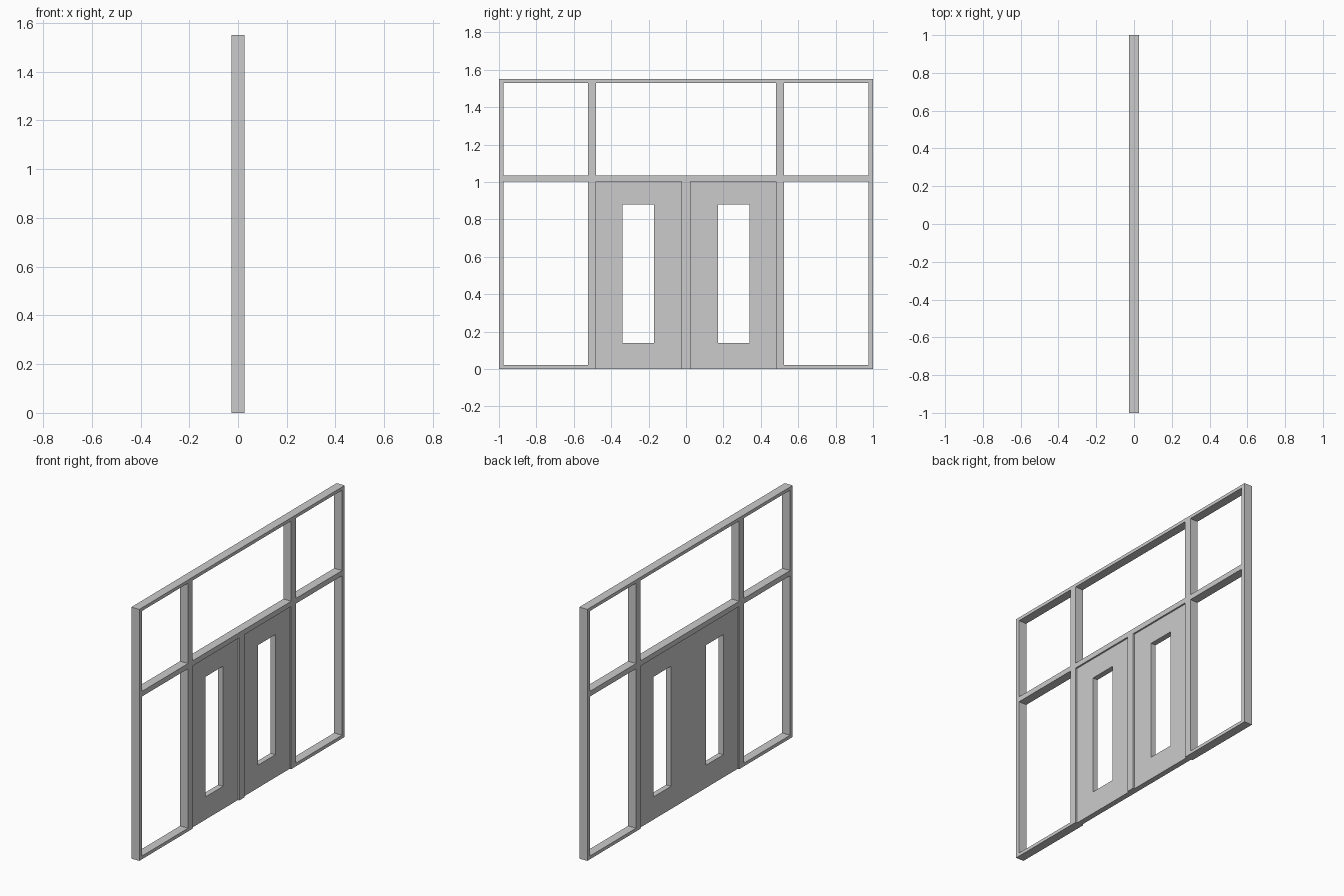
import bpy, bmesh
from mathutils import Matrix

if "Cube" in bpy.data.objects:
    bpy.data.objects.remove(bpy.data.objects["Cube"])

# local x -> world y, local y -> world z, local z -> world x
AXES = Matrix(((0, 0, 1, 0), (1, 0, 0, 0), (0, 1, 0, 0), (0, 0, 0, 1)))


def rect(y0, y1, z0, z1):
    return [(y0, z0), (y1, z0), (y1, z1), (y0, z1)]


def panel(name, loops, x0, x1):
    """Extrude an outline with holes, drawn in the y-z plane, from x0 to x1."""
    curve = bpy.data.curves.new(name, 'CURVE')
    curve.dimensions = '2D'
    curve.fill_mode = 'BOTH'
    curve.extrude = (x1 - x0) / 2
    for loop in loops:
        sp = curve.splines.new('POLY')
        sp.points.add(len(loop) - 1)
        for p, (y, z) in zip(sp.points, loop):
            p.co = (y, z, 0, 1)
        sp.use_cyclic_u = True
    tmp = bpy.data.objects.new(name + "_outline", curve)
    bpy.context.collection.objects.link(tmp)
    deps = bpy.context.evaluated_depsgraph_get()
    mesh = bpy.data.meshes.new_from_object(tmp.evaluated_get(deps))
    bpy.data.objects.remove(tmp)

    bm = bmesh.new()
    bm.from_mesh(mesh)
    bmesh.ops.remove_doubles(bm, verts=bm.verts, dist=1e-5)
    bm.transform(Matrix.Translation(((x0 + x1) / 2, 0, 0)) @ AXES)
    bmesh.ops.recalc_face_normals(bm, faces=bm.faces)
    for f in bm.faces:
        f.smooth = False
    bm.to_mesh(mesh)
    bm.free()
    mesh.name = name
    obj = bpy.data.objects.new(name, mesh)
    bpy.context.collection.objects.link(obj)
    return obj


DEPTH = 0.027      # half depth of the frame
DOOR = 0.017       # half depth of the door leaves
JAMB_IN, JAMB_OUT, STILE = 0.48, 0.525, 0.975
HEAD, SILL, TOP = 1.003, 0.02, 1.55

# Frame: outer outline with the doorway notch, plus five window openings
outline = [(-1, 0), (-JAMB_IN, 0), (-JAMB_IN, HEAD), (JAMB_IN, HEAD),
           (JAMB_IN, 0), (1, 0), (1, TOP), (-1, TOP)]
openings = [rect(-JAMB_IN, JAMB_IN, 1.035, 1.53)]
for s in (-1, 1):
    a, b = sorted((s * JAMB_OUT, s * STILE))
    openings += [rect(a, b, SILL, HEAD), rect(a, b, 1.035, 1.53)]
panel("window_frame", [outline] + openings, -DEPTH, DEPTH)

# Double door slab with two tall vision openings
panel("double_door", [rect(-JAMB_IN, JAMB_IN, 0, HEAD),
                      rect(-0.34, -0.17, 0.14, 0.88),
                      rect(0.17, 0.34, 0.14, 0.88)], -DOOR, DOOR)

# Centre strip covering the joint between the doors on one side
panel("centre_strip", [rect(-0.025, 0.025, 0, HEAD)], DOOR, DEPTH)
